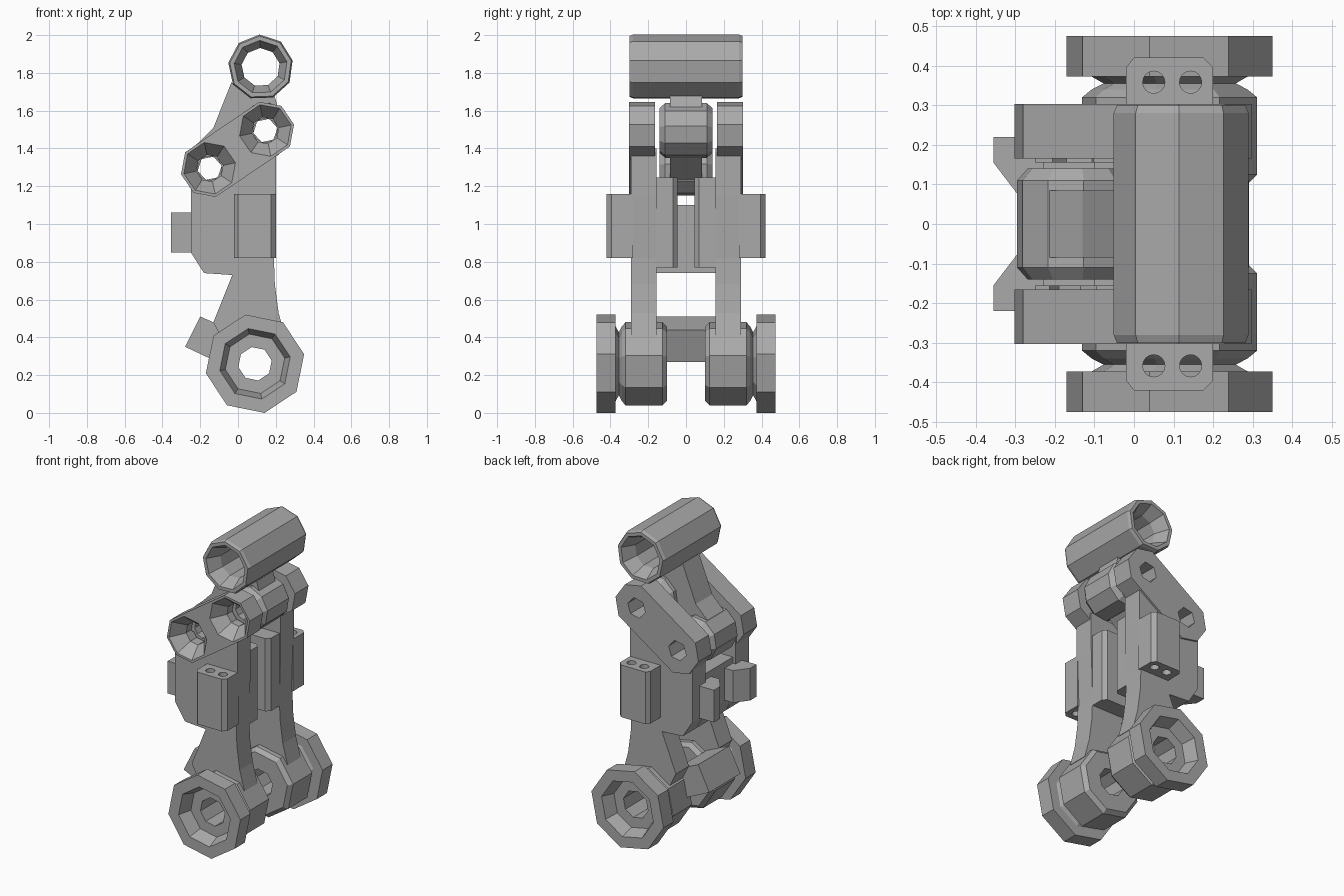
import bpy, bmesh, math
from mathutils.geometry import convex_hull_2d

cube = bpy.data.objects.get("Cube")
if cube:
    bpy.data.objects.remove(cube)

GREY = (0.4, 0.4, 0.4, 1)
metal = bpy.data.materials.new("grey_metal")
metal.use_nodes = True
metal.diffuse_color = GREY
metal.node_tree.nodes["Principled BSDF"].inputs["Base Color"].default_value = GREY


def finish(name, bm):
    bmesh.ops.recalc_face_normals(bm, faces=bm.faces)
    mesh = bpy.data.meshes.new(name)
    bm.to_mesh(mesh)
    bm.free()
    mesh.materials.append(metal)
    ob = bpy.data.objects.new(name, mesh)
    bpy.context.collection.objects.link(ob)
    return ob


def prism(name, outline, a, b, axis="y"):
    """Extrude an outline from a to b along y (xz outline) or z (xy outline)."""
    bm = bmesh.new()
    place = (lambda p, t: (p[0], t, p[1])) if axis == "y" else (lambda p, t: (p[0], p[1], t))
    rings = [[bm.verts.new(place(p, t)) for p in outline] for t in (a, b)]
    n = len(outline)
    bm.faces.new(rings[0])
    bm.faces.new(rings[1])
    for i in range(n):
        j = (i + 1) % n
        bm.faces.new((rings[0][i], rings[0][j], rings[1][j], rings[1][i]))
    return finish(name, bm)


def polygon(centre, r, n, phase=0):
    return [(centre[0] + r * math.cos(math.radians(phase) + math.tau * i / n),
             centre[1] + r * math.sin(math.radians(phase) + math.tau * i / n)) for i in range(n)]


def lathe(name, centre, profile, n, phase=0, side=1, closed=True):
    """Turn a (radius, y) profile about a y axis; closed makes a ring, open is capped."""
    bm = bmesh.new()
    loops = [[bm.verts.new((x, side * y, z)) for x, z in polygon(centre, r, n, phase)]
             for r, y in profile]
    pairs = list(zip(loops, loops[1:]))
    if closed:
        pairs.append((loops[-1], loops[0]))
    else:
        bm.faces.new(loops[0])
        bm.faces.new(loops[-1])
    for p, q in pairs:
        for i in range(n):
            j = (i + 1) % n
            bm.faces.new((p[i], p[j], q[j], q[i]))
    return finish(name, bm)


def cut(ob, cutters):
    for c in cutters:
        mod = ob.modifiers.new("cut", "BOOLEAN")
        mod.operation = "DIFFERENCE"
        mod.solver = "EXACT"
        mod.object = c
        bpy.context.view_layer.objects.active = ob
        bpy.ops.object.modifier_apply(modifier=mod.name)
        bpy.data.objects.remove(c)


LOW, HIGH, TOP, FOOT = (-0.15, 1.295), (0.145, 1.495), (0.12, 1.83), (0.09, 0.26)

leg_outline = [(-0.25, 1.25), (-0.25, 0.85), (-0.18, 0.74), (-0.03, 0.73), (-0.13, 0.48),
               (-0.07, 0.36), (0.0, 0.41), (0.17, 0.41), (0.25, 0.4), (0.215, 0.53),
               (0.195, 0.68), (0.19, 0.82), (0.2, 1.15), (0.2, 1.4), (0.0, 1.38)]
rim = polygon(LOW, 0.155, 8, 12) + polygon(HIGH, 0.155, 8, 12)
link_outline = [rim[i] for i in convex_hull_2d(rim)]


def pin_cutters(side):
    """Hexagonal pin holes, flared to cups on the front."""
    flare = [(0.072, 0.1), (0.072, 0.22), (0.142, 0.306), (0.142, 0.33)]
    plain = [(0.065, 0.1), (0.065, 0.33)]
    return [lathe("pin_cutter", c, flare if side < 0 else plain, 6 if side > 0 else 8,
                  12, side, False) for c in (LOW, HIGH)]


for side, word in ((-1, "front"), (1, "back")):
    # Leg plate and the slanted link fused to its top
    leg = prism(word + "_leg", leg_outline, side * 0.155, side * 0.29)
    cut(leg, pin_cutters(side))
    link = prism(word + "_link", link_outline, side * 0.165, side * 0.303)
    cut(link, pin_cutters(side))

    # Foot hub with waist, flanged ring and stepped recess
    lathe(word + "_foot_hub", FOOT,
          [(0.09, 0.1), (0.2, 0.1), (0.225, 0.125), (0.225, 0.32), (0.2, 0.34), (0.17, 0.355),
           (0.2, 0.372), (0.265, 0.372), (0.265, 0.475), (0.19, 0.475), (0.16, 0.39),
           (0.09, 0.39)], 8, 11, side)

    # Outer block with two vertical bores
    block = prism(word + "_bored_block",
                  [(-0.02, side * 0.28), (-0.02, side * 0.395), (0.0, side * 0.42),
                   (0.175, side * 0.42), (0.2, side * 0.395), (0.2, side * 0.28)],
                  0.82, 1.16, "z")
    cut(block, [prism("bore_cutter", polygon((x, side * 0.358), 0.028, 16), 0.7, 1.3, "z")
                for x in (0.05, 0.143)])

    # Wedge tab on the rear edge, and the inner guide rail
    prism(word + "_rear_tab",
          [(-0.2, side * 0.22), (-0.355, side * 0.22), (-0.355, side * 0.155),
           (-0.29, side * 0.07), (-0.2, side * 0.07)], 0.85, 1.06, "z")
    prism(word + "_guide_rail",
          [(-0.1, side * 0.16), (-0.1, side * 0.045), (0.165, side * 0.045),
           (0.19, side * 0.07), (0.19, side * 0.16)], 0.77, 1.245, "z")

# Plate joining the two legs
prism("cross_plate", [(-0.23, 1.1), (-0.23, 0.85), (-0.18, 0.74), (-0.04, 0.74), (-0.04, 1.1)],
      -0.16, 0.16)

# Tilted bar joining the foot hubs
prism("foot_bar", [(-0.28, 0.35), (-0.2, 0.51), (-0.04, 0.44), (-0.11, 0.27)], -0.16, 0.16)

# Swinging arm between the links
for word, centre in (("low", LOW), ("high", HIGH)):
    lathe(word + "_pivot_barrel", centre,
          [(0.065, -0.14), (0.12, -0.14), (0.147, -0.11), (0.147, 0.11), (0.12, 0.14),
           (0.065, 0.14)], 10, 9)
arm = prism("upper_arm",
            [(-0.28, 1.36), (-0.13, 1.51), (-0.035, 1.75), (0.03, 1.71), (0.19, 1.69),
             (0.21, 1.62), (0.24, 1.5), (0.15, 1.38), (-0.07, 1.19), (-0.2, 1.2)], -0.085, 0.085)
cut(arm, [lathe("pin_cutter", c, [(0.065, -0.3), (0.065, 0.3)], 10, 9, 1, False)
          for c in (LOW, HIGH)] +
    [lathe("tube_cutter", TOP, [(0.14, -0.3), (0.14, 0.3)], 9, 92, 1, False)])

# Top tube with flared mouths
lathe("top_tube", TOP,
      [(0.165, -0.3), (0.173, -0.28), (0.173, 0.28), (0.165, 0.3), (0.142, 0.3), (0.102, 0.21),
       (0.102, -0.21), (0.142, -0.3)], 9, 92)
